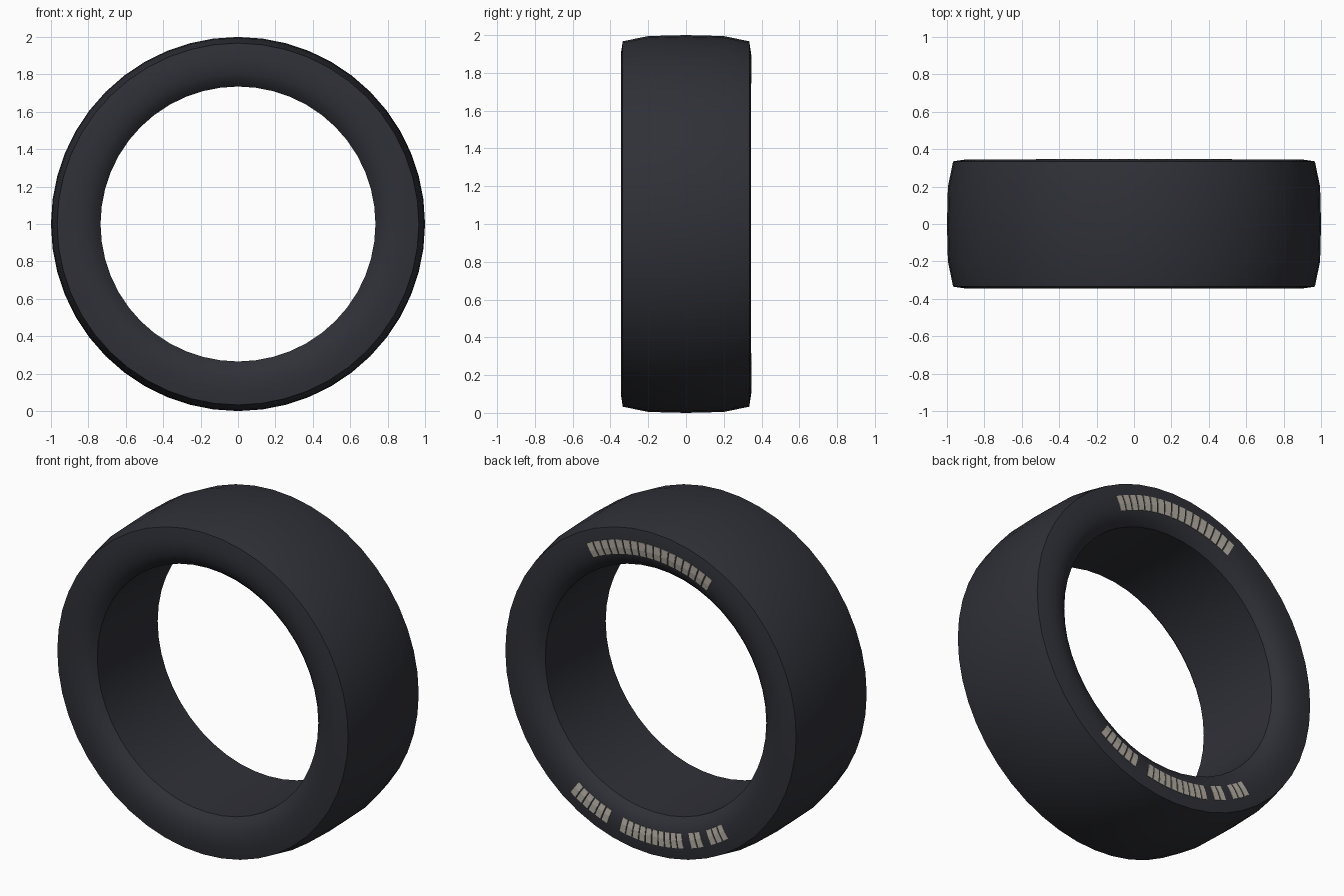
import bpy, bmesh, math
from mathutils import Vector

if "Cube" in bpy.data.objects:
    bpy.data.objects.remove(bpy.data.objects["Cube"], do_unlink=True)

SIDES = 48
CENTRE = Vector((0, 0, 1))


def material(name, rgb, roughness=0.8):
    mat = bpy.data.materials.new(name)
    mat.use_nodes = True
    mat.diffuse_color = (*rgb, 1)
    bsdf = mat.node_tree.nodes["Principled BSDF"]
    bsdf.inputs["Base Color"].default_value = (*rgb, 1)
    bsdf.inputs["Roughness"].default_value = roughness
    return mat


def finish(bm, name, mat):
    bmesh.ops.recalc_face_normals(bm, faces=bm.faces)
    mesh = bpy.data.meshes.new(name)
    bm.to_mesh(mesh)
    bm.free()
    mesh.materials.append(mat)
    obj = bpy.data.objects.new(name, mesh)
    bpy.context.collection.objects.link(obj)
    return obj


rubber = material("dark rubber", (0.029, 0.030, 0.039))
paint = material("pale beige paint", (0.45, 0.42, 0.36))

# Half cross-section as (radius, width), from tread centre to bore edge
half = [(1.0, 0.0), (0.995, 0.2), (0.967, 0.335), (0.9, 0.345), (0.85, 0.344),
        (0.805, 0.336), (0.765, 0.317), (0.735, 0.287)]
section = half + [(r, -w) for r, w in reversed(half[1:])]

# Tyre: closed section spun around the axle
bm = bmesh.new()
ring = [bm.verts.new((0, w, 1 + r)) for r, w in section]
edges = [bm.edges.new((ring[i - 1], ring[i])) for i in range(len(ring))]
bmesh.ops.spin(bm, geom=ring + edges, cent=CENTRE, axis=(0, 1, 0),
               angle=math.tau, steps=SIDES)
bmesh.ops.remove_doubles(bm, verts=bm.verts, dist=0.0005)
tyre = finish(bm, "tyre", rubber)
bpy.ops.object.select_all(action="DESELECT")
tyre.select_set(True)
bpy.context.view_layer.objects.active = tyre
bpy.ops.object.shade_smooth_by_angle(angle=math.radians(30))


def wall(r):
    """Width of the sidewall at a radius."""
    for (r1, w1), (r2, w2) in zip(half, half[1:]):
        if r2 <= r <= r1:
            return w2 + (w1 - w2) * (r - r2) / (r1 - r2)


def point(r, degrees, lift):
    a = math.radians(degrees)
    return CENTRE + Vector((r * math.sin(a), wall(r) + lift, r * math.cos(a)))


# Painted bars: thin plates that follow the back sidewall
def bar_group(name, start, end, count):
    bm = bmesh.new()
    pitch = (end - start) / count
    for i in range(count):
        a = start + pitch * (i + 0.1)
        b = a + pitch * 0.8
        rows = []
        for r in (0.812, 0.85, 0.897):
            rows.append([bm.verts.new(point(r, ang, lift)) for ang, lift in
                         ((a, -0.002), (a, 0.003), (b, 0.003), (b, -0.002))])
        for low, high in zip(rows, rows[1:]):
            for k in range(4):
                bm.faces.new((low[k - 1], low[k], high[k], high[k - 1]))
        bm.faces.new(rows[0])
        bm.faces.new(rows[-1])
    finish(bm, name, paint)


bar_group("upper_bars", -28, 28, 17)
bar_group("lower_bars_first", 144, 162, 6)
bar_group("lower_bars_second", 167, 195, 10)
bar_group("lower_bars_third", 198, 204, 2)
bar_group("lower_bars_fourth", 207, 216, 3)
